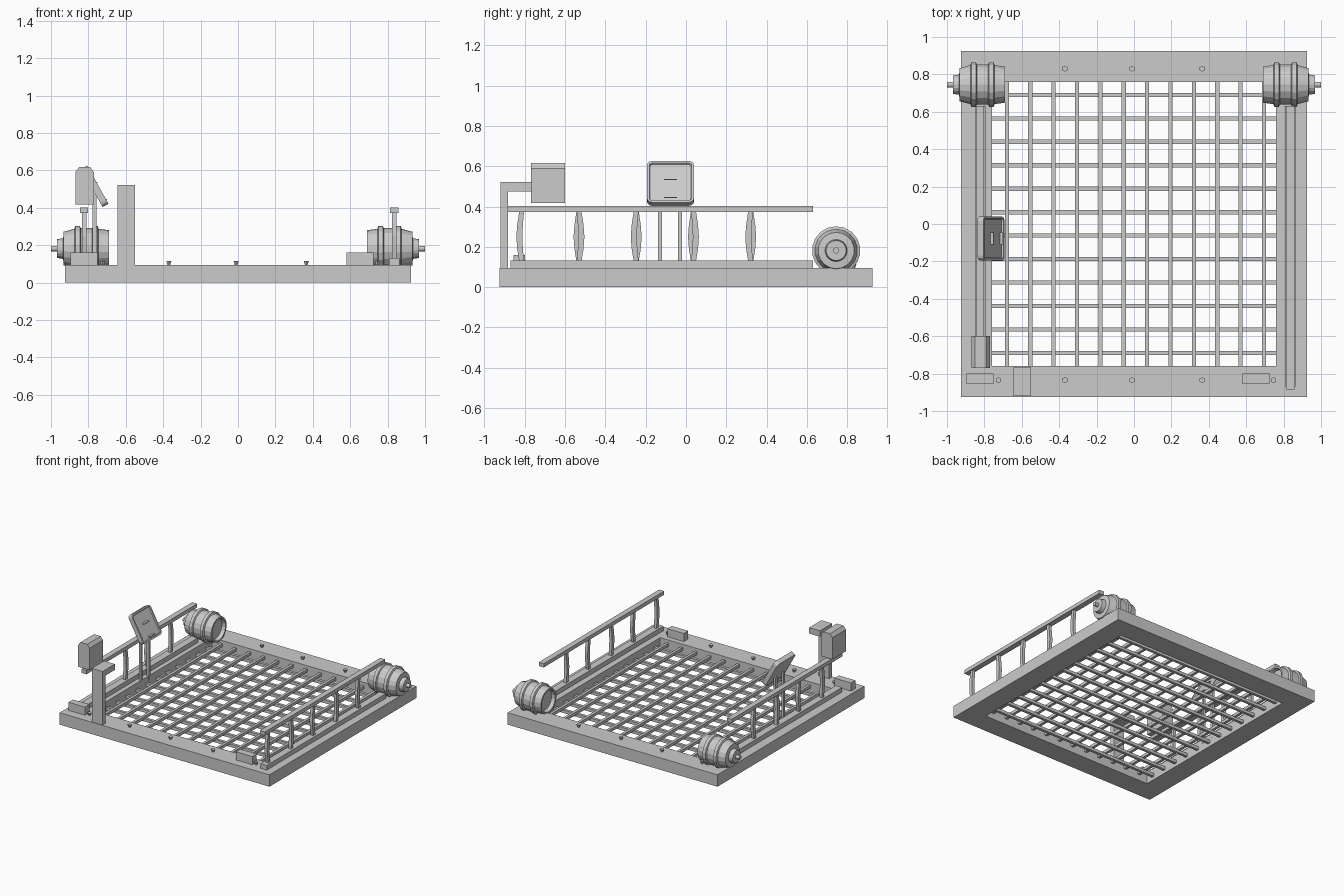
import bpy, bmesh, math
from mathutils import Matrix, Vector

if "Cube" in bpy.data.objects:
    bpy.data.objects.remove(bpy.data.objects["Cube"], do_unlink=True)

grey = bpy.data.materials.new("plain_grey")
grey.use_nodes = True
colour = (0.6, 0.6, 0.6, 1)
grey.diffuse_color = colour
grey.node_tree.nodes["Principled BSDF"].inputs["Base Color"].default_value = colour


def finish(name, bm):
    bmesh.ops.recalc_face_normals(bm, faces=bm.faces)
    mesh = bpy.data.meshes.new(name)
    bm.to_mesh(mesh)
    bm.free()
    mesh.materials.append(grey)
    obj = bpy.data.objects.new(name, mesh)
    bpy.context.collection.objects.link(obj)
    return obj


def add_box(bm, x, y, z):
    """Axis-aligned box from (min, max) pairs."""
    spans = (x, y, z)
    size = [b - a for a, b in spans]
    mid = [(a + b) / 2 for a, b in spans]
    m = Matrix.Translation(mid) @ Matrix.Diagonal((*size, 1))
    return bmesh.ops.create_cube(bm, size=1, matrix=m)["verts"]


def box(name, x, y, z):
    bm = bmesh.new()
    add_box(bm, x, y, z)
    return finish(name, bm)


def prism(name, outline, axis, lo, hi):
    """Extrude a 2D outline (horizontal, z) along x or y."""
    bm = bmesh.new()
    place = (lambda u, v: (lo, u, v)) if axis == 0 else (lambda u, v: (u, lo, v))
    face = bm.faces.new([bm.verts.new(place(u, v)) for u, v in outline])
    new = bmesh.ops.extrude_face_region(bm, geom=[face])["geom"]
    step = Vector((0, 0, 0))
    step[axis] = hi - lo
    bmesh.ops.translate(bm, vec=step, verts=[g for g in new if isinstance(g, bmesh.types.BMVert)])
    return finish(name, bm)


# Square base frame with an open middle
DECK = 0.095
bm = bmesh.new()
add_box(bm, (-0.925, 0.925), (-0.925, 0.925), (0, DECK))
caps = [f for f in bm.faces if abs(f.normal.z) > 0.9]
for cap in caps:
    bmesh.ops.inset_region(bm, faces=[cap], thickness=0.166, use_even_offset=True)
rims = [e for f in caps for e in f.edges]
bmesh.ops.delete(bm, geom=caps, context='FACES_ONLY')
bmesh.ops.bridge_loops(bm, edges=rims)
finish("base_frame", bm)

# Lattice of bars filling the opening
bm = bmesh.new()
for i in range(12):
    x = -0.68 + 0.125 * i
    y = -0.69 + 0.1255 * i
    add_box(bm, (x - 0.011, x + 0.011), (-0.765, 0.765), (0.046, 0.07))
    add_box(bm, (-0.765, 0.765), (y - 0.011, y + 0.011), (0.026, 0.05))
finish("floor_lattice", bm)

# Hexagonal bolts on the front and back of the frame
bm = bmesh.new()
for y in (-0.835, 0.83):
    for x in (-0.725, -0.37, -0.01, 0.365, 0.745):
        bmesh.ops.create_cone(bm, cap_ends=True, segments=6, radius1=0.008, radius2=0.016,
                              depth=0.022, matrix=Matrix.Translation((x, y, DECK + 0.01)))
finish("frame_bolts", bm)

# Small blocks at the front corners
for side, x in (("right", -0.895), ("left", 0.58)):
    box(side + "_front_block", (x, x + 0.145), (-0.855, -0.80), (DECK, 0.16))

# Hooked post: upright plate with a top overhang
prism("hooked_post", [(-0.92, DECK), (-0.882, DECK), (-0.882, 0.475), (-0.765, 0.475),
                      (-0.765, 0.522), (-0.92, 0.522)], 0, -0.645, -0.55)

# Raised box with a chamfered top
prism("raised_box", [(-0.87, 0.417), (-0.77, 0.417), (-0.77, 0.59), (-0.79, 0.617),
                     (-0.85, 0.617), (-0.87, 0.59)], 1, -0.77, -0.60)


def railing(side, x, start, posts):
    end = 0.63
    box(side + "_hand_rail", (x - 0.022, x + 0.022), (start, end), (0.373, 0.403))
    box(side + "_foot_rail", (x - 0.028, x + 0.028), (start + 0.015, end), (DECK, 0.132))
    # Slightly bowed balusters, widest in the middle
    for n, y in enumerate(posts):
        bow = 0.012 if n % 2 else -0.012
        levels = [(0.125, 0, 0.012), (0.19, bow * 0.7, 0.014), (0.25, bow, 0.015),
                  (0.31, bow * 0.7, 0.014), (0.38, 0, 0.012)]
        outline = [(y + b - w, z) for z, b, w in levels]
        outline += [(y + b + w, z) for z, b, w in reversed(levels)]
        prism(side + "_baluster", outline, 0, x - 0.012, x + 0.012)


rows = [-0.815 + 0.284 * i for i in range(5)]
railing("left", 0.835, -0.885, rows)
railing("right", -0.823, -0.765, rows[1:])

# Turned drums at the back corners: (distance out from the centre, radius)
profile = [(0.72, 0), (0.72, 0.08), (0.69, 0.085), (0.69, 0.098), (0.745, 0.106),
           (0.75, 0.12), (0.775, 0.12), (0.78, 0.109), (0.84, 0.109), (0.845, 0.12),
           (0.87, 0.12), (0.875, 0.106), (0.932, 0.09), (0.935, 0.055), (0.968, 0.05),
           (0.968, 0.015), (1.0, 0.015), (1.0, 0)]
for side, sign in (("left", 1), ("right", -1)):
    bm = bmesh.new()
    verts = [bm.verts.new((sign * x, 0.745, 0.182 + r)) for x, r in profile]
    edges = [bm.edges.new(pair) for pair in zip(verts, verts[1:])]
    bmesh.ops.spin(bm, geom=verts + edges, cent=(0, 0.745, 0.182), axis=(1, 0, 0),
                   angle=math.tau, steps=18)
    bmesh.ops.remove_doubles(bm, verts=bm.verts, dist=0.0005)
    finish(side + "_drum", bm)

# Tilted panel with rounded corners and a recessed face
bm = bmesh.new()
add_box(bm, (-0.018, 0.018), (-0.117, 0.117), (-0.117, 0.117))
corners = [e for e in bm.edges if abs((e.verts[0].co - e.verts[1].co).x) > 0.01]
bmesh.ops.bevel(bm, geom=corners, offset=0.025, segments=3, profile=0.5, affect='EDGES')
front = max(bm.faces, key=lambda f: f.calc_center_median().x)
bmesh.ops.inset_region(bm, faces=[front], thickness=0.012)
bmesh.ops.inset_region(bm, faces=[front], thickness=0.004, depth=-0.008)
panel = finish("tilted_panel", bm)
panel.location = (-0.765, -0.077, 0.515)
panel.rotation_euler.y = math.radians(-29)

# Thin ledges on the panel and the twin poles holding it
for x, z in ((-0.765, 0.535), (-0.715, 0.445)):
    box("panel_ledge", (x - 0.015, x + 0.015), (-0.11, -0.045), (z - 0.003, z + 0.003))
for y in (-0.13, -0.03):
    box("panel_pole", (-0.777, -0.757), (y - 0.01, y + 0.01), (0.06, 0.47))
